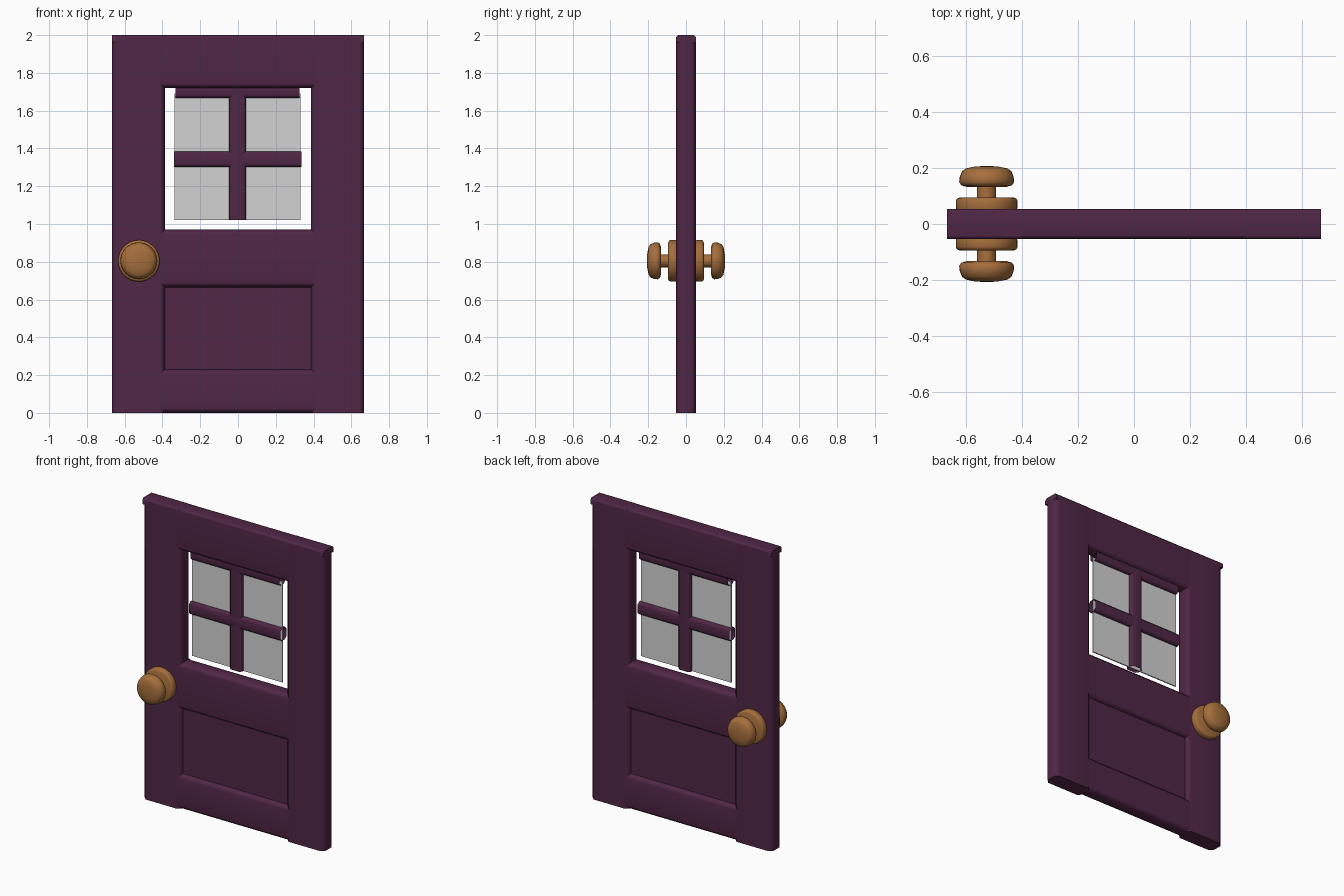
import bpy, bmesh, math
from mathutils import Matrix, Vector

cube = bpy.data.objects.get("Cube")
if cube:
    bpy.data.objects.remove(cube, do_unlink=True)


def material(name, rgb):
    m = bpy.data.materials.new(name)
    m.use_nodes = True
    m.diffuse_color = (*rgb, 1)
    m.node_tree.nodes["Principled BSDF"].inputs["Base Color"].default_value = (*rgb, 1)
    return m


plum = material("plum paint", (0.080, 0.020, 0.060))
brass = material("aged brass", (0.376, 0.156, 0.045))
pane_grey = material("pane grey", (0.65, 0.65, 0.65))


def finish(name, bm, mat, angle=50, weighted=True):
    bmesh.ops.recalc_face_normals(bm, faces=bm.faces)
    mesh = bpy.data.meshes.new(name)
    bm.to_mesh(mesh)
    bm.free()
    mesh.materials.append(mat)
    ob = bpy.data.objects.new(name, mesh)
    bpy.context.collection.objects.link(ob)
    bpy.ops.object.select_all(action='DESELECT')
    ob.select_set(True)
    bpy.context.view_layer.objects.active = ob
    bpy.ops.object.shade_smooth_by_angle(angle=math.radians(angle))
    if weighted:
        ob.modifiers.new("weighted", 'WEIGHTED_NORMAL').keep_sharp = True
    return ob


def beam(name, axis, a, b, start, end, depth, cut, caps=True, cut_b=None):
    """Chamfered beam along x or z; a..b is its width across the door."""
    cb = cut if cut_b is None else cut_b
    half = [(a, depth - cut), (a + cut, depth), (b - cb, depth), (b, depth - cb)]
    profile = half + [(w, -y) for w, y in reversed(half)]
    bm = bmesh.new()
    rings = []
    for t in (start, end):
        rings.append([bm.verts.new((w, y, t) if axis == 'z' else (t, y, w))
                      for w, y in profile])
    n = len(profile)
    for i in range(n):
        j = (i + 1) % n
        bm.faces.new((rings[0][i], rings[0][j], rings[1][j], rings[1][i]))
    if caps:
        for r in rings:
            bm.faces.new(r)
    return finish(name, bm, plum)


def box(name, x, y, z, mat):
    bm = bmesh.new()
    size = Vector((x[1] - x[0], y[1] - y[0], z[1] - z[0]))
    mid = Vector((x[0] + x[1], y[0] + y[1], z[0] + z[1])) / 2
    bmesh.ops.create_cube(bm, size=1, matrix=Matrix.Translation(mid) @ Matrix.Diagonal(size).to_4x4())
    return finish(name, bm, mat, weighted=False)


# Door frame: two stiles and three rails
D, C = 0.054, 0.024
beam("right_stile", 'z', -0.667, -0.387, 0, 1.988, D, C)
beam("left_stile", 'z', 0.387, 0.667, 0, 1.988, D, C)
for x, side in ((-0.527, "right"), (0.527, "left")):
    beam(side + "_stile_cap", 'x', 1.96, 2.0, x - 0.128, x + 0.14 if x > 0 else x + 0.128,
         D, 0, cut_b=0.012) if x > 0 else \
        beam(side + "_stile_cap", 'x', 1.96, 2.0, x - 0.14, x + 0.128, D, 0, cut_b=0.012)
R = 0.411
beam("top_rail", 'x', 1.72, 2.0, -R, R, D, C, cut_b=0.014)
beam("middle_rail", 'x', 0.665, 0.97, -R, R, D, C)
beam("bottom_rail", 'x', 0, 0.23, -R, R, D, C)

# Recessed lower panel
box("lower_panel", (-0.395, 0.395), (-0.024, 0.024), (0.22, 0.675), plum)

# Window pane with open-ended glazing bars
box("window_pane", (-0.335, 0.33), (-0.004, 0.004), (1.02, 1.69), pane_grey)
beam("upright_glazing_bar", 'z', -0.047, 0.043, 1.02, 1.69, 0.03, 0.014, caps=False)
beam("cross_glazing_bar", 'x', 1.302, 1.385, -0.34, 0.335, 0.03, 0.014, caps=False)
beam("top_glazing_bar", 'x', 1.668, 1.75, -0.33, 0.325, 0.03, 0.014, caps=False)


# Door knobs on both faces, turned around the y axis
def turned(name, profile, side):
    bm = bmesh.new()
    verts = [bm.verts.new((r, side * y, 0)) for r, y in profile]
    edges = [bm.edges.new(p) for p in zip(verts, verts[1:])]
    bmesh.ops.spin(bm, geom=verts + edges, cent=(0, 0, 0), axis=(0, 1, 0),
                   angle=2 * math.pi, steps=32)
    bmesh.ops.remove_doubles(bm, verts=bm.verts, dist=0.0005)
    bmesh.ops.translate(bm, verts=bm.verts, vec=(-0.525, 0, 0.805))
    return finish(name, bm, brass, weighted=False)


rosette = [(0.105, 0.04), (0.11, 0.06), (0.11, 0.082), (0.106, 0.09), (0.098, 0.094), (0, 0.094)]
stem = [(0.034, 0.09), (0.034, 0.14)]
knob = [(0, 0.132), (0.07, 0.132), (0.09, 0.138), (0.098, 0.15), (0.096, 0.168),
        (0.088, 0.188), (0.074, 0.198), (0.04, 0.205), (0, 0.207)]
for side, label in ((-1, "front"), (1, "back")):
    turned(label + "_rosette", rosette, side)
    turned(label + "_stem", stem, side)
    turned(label + "_knob", knob, side)
